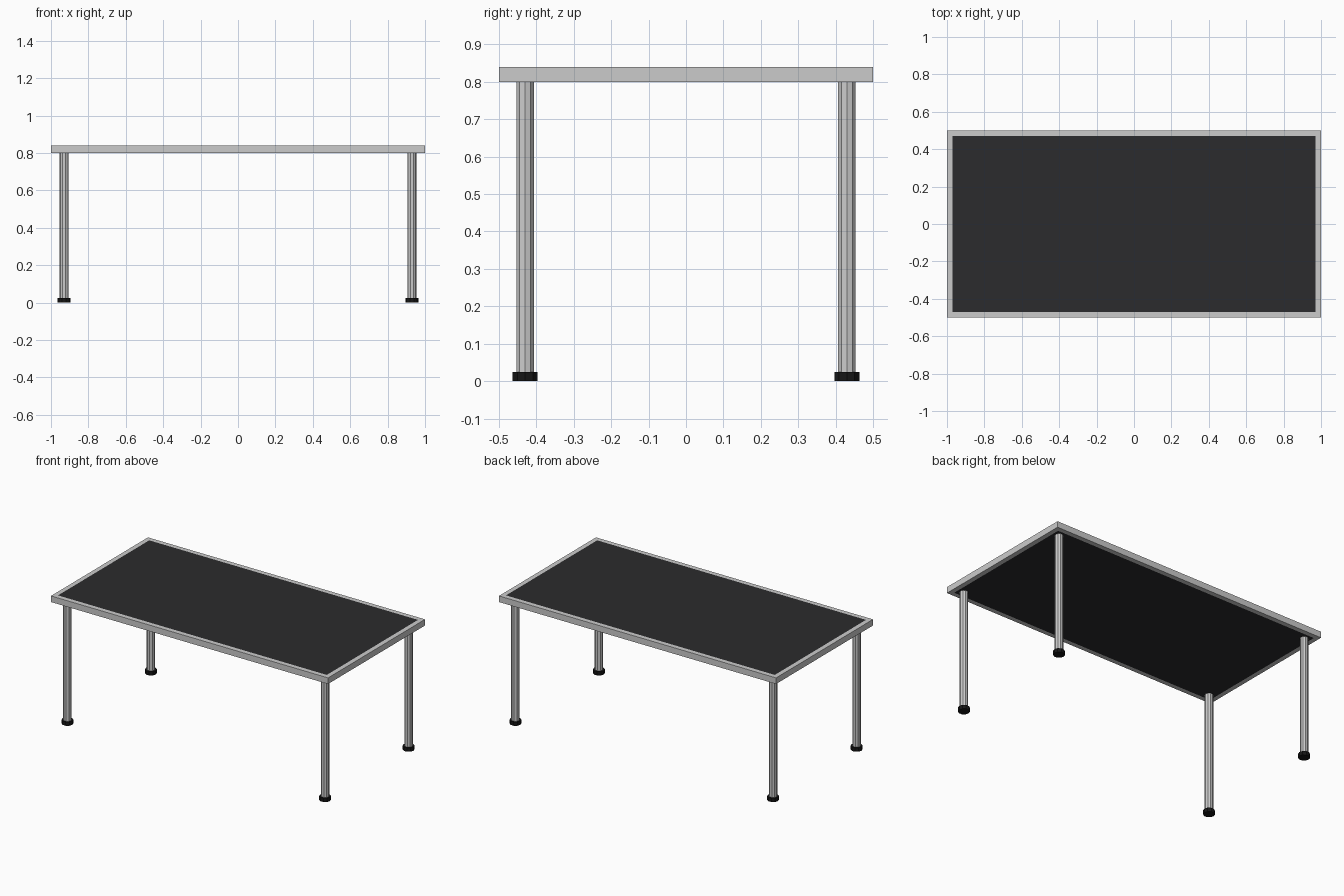
import bpy, bmesh
from math import radians
from mathutils import Matrix

if "Cube" in bpy.data.objects:
    bpy.data.objects.remove(bpy.data.objects["Cube"])

LENGTH, DEPTH, RIM = 2.0, 1.0, 0.03
Z0, Z1 = 0.80, 0.84
LEG_X, LEG_Y = 0.93, 0.43
FOOT_H = 0.025
SIDES = 10


def material(name, rgb):
    m = bpy.data.materials.new(name)
    m.diffuse_color = (*rgb, 1.0)
    m.use_nodes = True
    m.node_tree.nodes["Principled BSDF"].inputs["Base Color"].default_value = m.diffuse_color
    return m


def finish(name, bm, mat=None):
    bmesh.ops.recalc_face_normals(bm, faces=bm.faces)
    mesh = bpy.data.meshes.new(name)
    bm.to_mesh(mesh)
    bm.free()
    if mat:
        mesh.materials.append(mat)
    obj = bpy.data.objects.new(name, mesh)
    bpy.context.collection.objects.link(obj)
    return obj


def post(name, x, y, radius, z0, z1, mat=None):
    """Flat-sided upright cylinder with corners on the x axis."""
    bm = bmesh.new()
    bmesh.ops.create_cone(bm, cap_ends=True, segments=SIDES, radius1=radius,
                          radius2=radius, depth=z1 - z0,
                          matrix=Matrix.Translation((x, y, (z0 + z1) / 2))
                          @ Matrix.Rotation(radians(90), 4, 'Z'))
    return finish(name, bm, mat)


panel_black = material("panel_black", (0.024, 0.024, 0.026))
rubber_black = material("rubber_black", (0.008, 0.008, 0.008))

# Mitred rim around the top
bm = bmesh.new()
loops = []
for inset, z in ((0, Z0), (0, Z1), (RIM, Z1), (RIM, Z0)):
    hx, hy = LENGTH / 2 - inset, DEPTH / 2 - inset
    loops.append([bm.verts.new((sx * hx, sy * hy, z))
                  for sx, sy in ((-1, -1), (1, -1), (1, 1), (-1, 1))])
for i in range(4):
    a, b = loops[i], loops[(i + 1) % 4]
    for j in range(4):
        k = (j + 1) % 4
        bm.faces.new((a[j], a[k], b[k], b[j]))
finish("top_rim", bm)

# Dark panel set flush inside the rim
bm = bmesh.new()
bmesh.ops.create_cube(bm, size=1.0, matrix=Matrix.Translation((0, 0, (Z0 + Z1) / 2))
                      @ Matrix.Diagonal((LENGTH - 2 * RIM, DEPTH - 2 * RIM, Z1 - Z0, 1)))
finish("top_panel", bm, panel_black)

# Four legs with wider black feet
for side, sx in (("left", -1), ("right", 1)):
    for end, sy in (("front", -1), ("back", 1)):
        x, y = sx * LEG_X, sy * LEG_Y
        post(f"{end}_{side}_leg", x, y, 0.025, FOOT_H, Z0)
        post(f"{end}_{side}_foot", x, y, 0.035, 0, FOOT_H, rubber_black)
